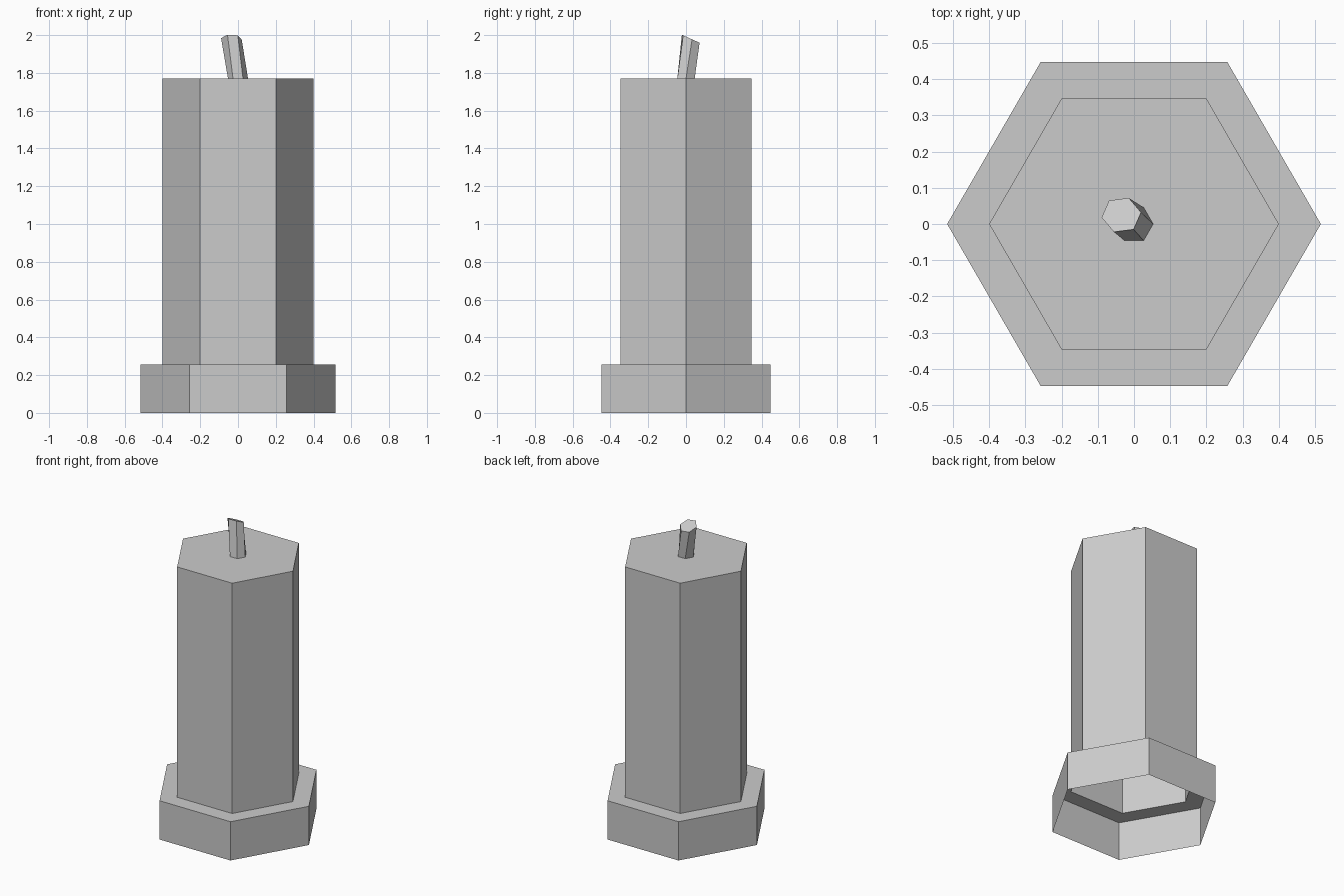
import bpy
from math import sin, cos, radians

cube = bpy.data.objects.get("Cube")
if cube:
    bpy.data.objects.remove(cube, do_unlink=True)

SIDES = 6

grey = bpy.data.materials.new("plain grey")
grey.use_nodes = True
colour = (0.6, 0.6, 0.6, 1)
grey.diffuse_color = colour
grey.node_tree.nodes["Principled BSDF"].inputs["Base Color"].default_value = colour


def ring(radius, z, centre=(0, 0), turn=0, squash=1, slope=0):
    """Hexagonal ring, optionally shifted, turned and sloped along y."""
    points = []
    for i in range(SIDES):
        a = radians(turn + i * 360 / SIDES)
        y = centre[1] + radius * squash * sin(a)
        points.append((centre[0] + radius * cos(a), y, z + slope * y))
    return points


def shell(name, rings, cap_top=False):
    """Flat-sided skin through the rings, open at the bottom."""
    verts = [p for r in rings for p in r]
    faces = []
    for k in range(len(rings) - 1):
        low, high = k * SIDES, (k + 1) * SIDES
        for i in range(SIDES):
            j = (i + 1) % SIDES
            faces.append((low + i, low + j, high + j, high + i))
    if cap_top:
        faces.append(tuple(range(len(verts) - SIDES, len(verts))))
    mesh = bpy.data.meshes.new(name)
    mesh.from_pydata(verts, [], faces)
    mesh.materials.append(grey)
    obj = bpy.data.objects.new(name, mesh)
    bpy.context.collection.objects.link(obj)
    return obj


BASE_TOP, BODY_TOP = 0.255, 1.77
BASE_R, BODY_R = 0.516, 0.4

# Hollow foot with its ledge
shell("base", [ring(BASE_R, 0), ring(BASE_R, BASE_TOP), ring(BODY_R, BASE_TOP)])

# Hollow column, closed on top
shell("candle_body", [ring(BODY_R, BASE_TOP), ring(BODY_R, BODY_TOP)], cap_top=True)

# Leaning, slightly twisted wick with a sloped tip
shell("wick", [ring(0.053, BODY_TOP),
               ring(0.055, 1.992, (-0.035, 0.025), 8, 0.92, -0.45)], cap_top=True)
